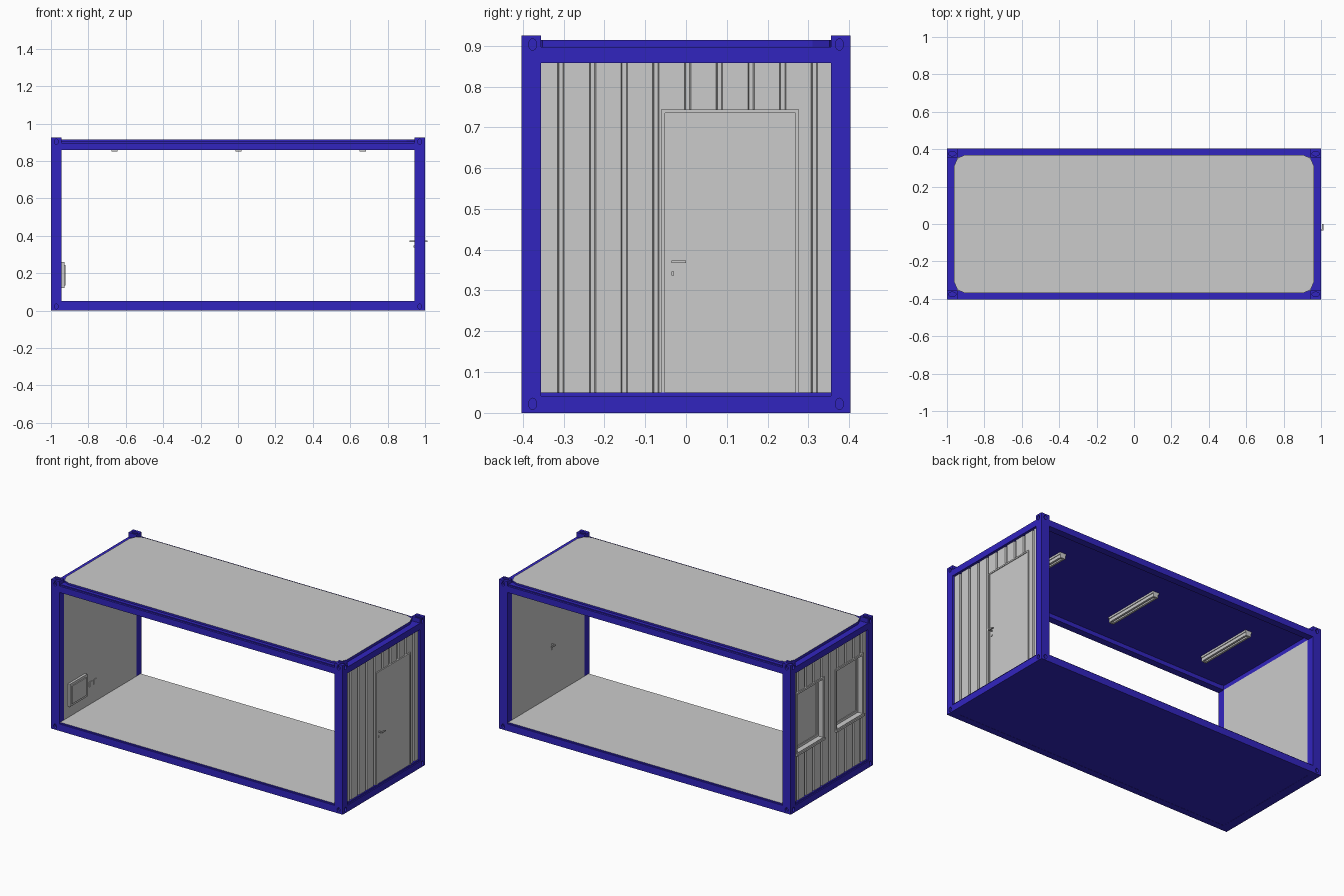
import bpy
import bmesh
from math import pi
from mathutils import Matrix, Vector

cube = bpy.data.objects.get("Cube")
if cube:
    bpy.data.objects.remove(cube, do_unlink=True)


def material(name, rgb):
    m = bpy.data.materials.new(name)
    m.use_nodes = True
    m.diffuse_color = (*rgb, 1)
    m.node_tree.nodes["Principled BSDF"].inputs["Base Color"].default_value = (*rgb, 1)
    return m


BLUE = material("frame blue", (0.031, 0.018, 0.52))
GREY = material("panel grey", (0.6, 0.6, 0.6))

# Main dimensions: outer half sizes, inner faces of the posts, beam heights
X, Y = 1.0, 0.403
PX, PY = 0.943, 0.355
FLOOR, LINTEL, RAIL, TOP = 0.05, 0.858, 0.897, 0.925
SKIN = 0.985


def finish(name, bm, mats, mirror=""):
    bmesh.ops.recalc_face_normals(bm, faces=bm.faces)
    mesh = bpy.data.meshes.new(name)
    bm.to_mesh(mesh)
    bm.free()
    for m in mats:
        mesh.materials.append(m)
    ob = bpy.data.objects.new(name, mesh)
    bpy.context.collection.objects.link(ob)
    if mirror:
        mod = ob.modifiers.new("Mirror", "MIRROR")
        mod.use_axis = ["x" in mirror, "y" in mirror, False]
        mod.use_mirror_merge = False
    return ob


def add_box(bm, xs, ys, zs):
    lo, hi = map(Vector, zip(xs, ys, zs))
    size = hi - lo
    mat = Matrix.Translation((lo + hi) / 2) @ Matrix.Diagonal((*size, 1))
    bmesh.ops.create_cube(bm, size=1, matrix=mat)


def boxes(name, parts, mats, mirror=""):
    bm = bmesh.new()
    for part in parts:
        add_box(bm, *part)
    return finish(name, bm, mats, mirror)


def prism(name, points, z0, z1, mats):
    bm = bmesh.new()
    face = bm.faces.new([bm.verts.new((x, y, z0)) for x, y in points])
    new = bmesh.ops.extrude_face_region(bm, geom=[face])["geom"]
    bmesh.ops.translate(bm, vec=(0, 0, z1 - z0),
                        verts=[v for v in new if isinstance(v, bmesh.types.BMVert)])
    return finish(name, bm, mats)


def paint_top(ob, index):
    for p in ob.data.polygons:
        if p.normal.z > 0.9:
            p.material_index = index


def carve(ob, cutter):
    """Cut one object with another and discard the cutter."""
    cutter.hide_render = True
    mod = ob.modifiers.new("Cut", "BOOLEAN")
    mod.operation, mod.object, mod.solver = "DIFFERENCE", cutter, "EXACT"
    if len(ob.modifiers) > 1:
        ob.modifiers.move(len(ob.modifiers) - 1, 0)
    bpy.context.view_layer.objects.active = ob
    bpy.ops.object.modifier_apply(modifier=mod.name)
    bpy.data.objects.remove(cutter, do_unlink=True)


# Corner posts with oval lifting sockets
post = boxes("corner_posts", [((PX, X), (PY, Y), (0, TOP))], [BLUE], "xy")
bm = bmesh.new()


def socket(centre, rot, a, b):
    mat = Matrix.Translation(centre) @ rot @ Matrix.Diagonal((a, b, 1, 1))
    bmesh.ops.create_cone(bm, cap_ends=True, segments=16, radius1=1, radius2=1,
                          depth=0.03, matrix=mat)


mx, my = (PX + X) / 2, (PY + Y) / 2 - 0.003
for z in (0.022, TOP - 0.022):
    socket((X, my, z), Matrix.Rotation(pi / 2, 4, "Y"), 0.014, 0.01)
    socket((mx, Y, z), Matrix.Rotation(pi / 2, 4, "X"), 0.01, 0.014)
socket((mx, my, TOP + 0.006), Matrix.Identity(4), 0.02, 0.012)
carve(post, finish("socket_cutter", bm, [BLUE]))

# Long rails and end rails, top and bottom, with a slim step on each
boxes("long_rails", [
    ((-PX, PX), (PY + 0.005, Y), (0, 0.043)),
    ((-PX, PX), (PY + 0.005, Y), (LINTEL, RAIL)),
    ((-PX, PX), (PY, Y - 0.012), (RAIL - 0.01, RAIL + 0.006))], [BLUE], "y")
boxes("end_rails", [
    ((PX, X), (-PY, PY), (0, 0.041)),
    ((PX, SKIN + 0.008), (-PY, PY), (0.041, FLOOR)),
    ((PX, X), (-PY, PY), (LINTEL, RAIL))], [BLUE], "x")

# Floor slab, grey on top
floor = boxes("floor", [((-PX, PX), (-Y + 0.008, Y - 0.008), (0.001, FLOOR))], [BLUE, GREY])
paint_top(floor, 1)

# Roof slab with clipped corners, grey on top, blue ceiling below
rx, ry, c = 0.962, 0.37, 0.06
quarter = [(rx, ry - c), (rx - c * 0.3, ry - c * 0.3), (rx - c, ry)]
outline = (quarter + [(-x, y) for x, y in reversed(quarter)]
           + [(-x, -y) for x, y in quarter] + [(x, -y) for x, y in reversed(quarter)])
roof = prism("roof", outline, 0.884, 0.914, [BLUE, GREY])
paint_top(roof, 1)

# Ceiling lamps: base plate, two tubes and end caps
for i, x in enumerate((-0.66, 0.003, 0.667)):
    w, l = 0.021, 0.19
    parts = [((x - w, x + w), (-l, l), (0.872, 0.886))]
    parts += [((x + s * 0.011 - 0.006, x + s * 0.011 + 0.006), (-l, l), (0.853, 0.872))
              for s in (-1, 1)]
    parts += [((x - w + 0.004, x + w - 0.004), (e - 0.006, e + 0.006), (0.851, 0.874))
              for e in (-l + 0.006, l - 0.006)]
    boxes(f"ceiling_lamp_{i + 1}", parts, [GREY])


# End walls: flat inside, narrow vertical grooves outside
def wall(name, side):
    pts = [(side * PX, PY), (side * PX, -PY), (side * SKIN, -PY)]
    for k in range(-4, 5):
        y = 0.004 + 0.0777 * k
        for dy, depth in ((-0.008, 0), (-0.005, 0.008), (0.005, 0.008), (0.008, 0)):
            pts.append((side * (SKIN - depth), y + dy))
    pts.append((side * SKIN, PY))
    return prism(name, pts, FLOOR, LINTEL, [GREY])


def ring(x, y, z, t):
    """Four bars around the opening y, z, with bar width t."""
    (y0, y1), (z0, z1) = y, z
    return [(x, (y0 - t, y0), (z0 - t, z1 + t)), (x, (y1, y1 + t), (z0 - t, z1 + t)),
            (x, (y0, y1), (z1, z1 + t)), (x, (y0, y1), (z0 - t, z0))]


wall("door_wall", 1)
window_wall = wall("window_wall", -1)

# Door leaf, frame, lever handles and lock
dy, dz = (-0.052, 0.268), (FLOOR, 0.735)
boxes("door_leaf", [((SKIN - 0.012, SKIN + 0.003), dy, dz)], [GREY])
boxes("door_frame", ring((SKIN - 0.012, SKIN + 0.007), dy, dz, 0.009)[:3], [GREY])
for name, x0, s in (("outer_handle", SKIN + 0.003, 1), ("inner_handle", PX, -1)):
    def span(a, b):
        return tuple(sorted((x0 + s * a, x0 + s * b)))
    boxes(name, [(span(0, 0.022), (-0.036, -0.029), (0.367, 0.374)),
                 (span(0.018, 0.025), (-0.036, 0.0), (0.367, 0.374)),
                 (span(0, 0.004), (-0.036, -0.03), (0.337, 0.347))], [GREY])

# Windows: recessed panes with slim frames, sills and inner sashes
wz = (0.35, 0.71)
for name, yc in (("left_window", 0.197), ("right_window", -0.19)):
    wy = (yc - 0.125, yc + 0.125)
    carve(window_wall, boxes("window_cutter", [((-1.1, -0.953), wy, wz)], [GREY]))
    boxes(name + "_frame", ring((-SKIN - 0.006, -0.96), wy, wz, 0.012), [GREY])
    inner_y, inner_z = (wy[0] + 0.015, wy[1] - 0.015), (wz[0] + 0.015, wz[1] - 0.015)
    boxes(name + "_sash", ring((-0.958, -0.952), inner_y, inner_z, 0.015), [GREY])
    boxes(name + "_sill", [((-SKIN - 0.013, -0.965), (wy[0] - 0.012, wy[1] + 0.012),
                            (wz[0] - 0.016, wz[0] - 0.004))], [GREY])

# Wall heater with a raised front cover
boxes("heater", [((-PX, -0.928), (-0.32, -0.15), (0.12, 0.26)),
                 ((-0.928, -0.922), (-0.305, -0.165), (0.135, 0.245))], [GREY])

# Small sockets on the inner wall beside the heater
boxes("wall_sockets", [((-PX, -PX + 0.004), (y, y + 0.03), (0.16, 0.19))
                       for y in (-0.11, -0.07)], [GREY])
